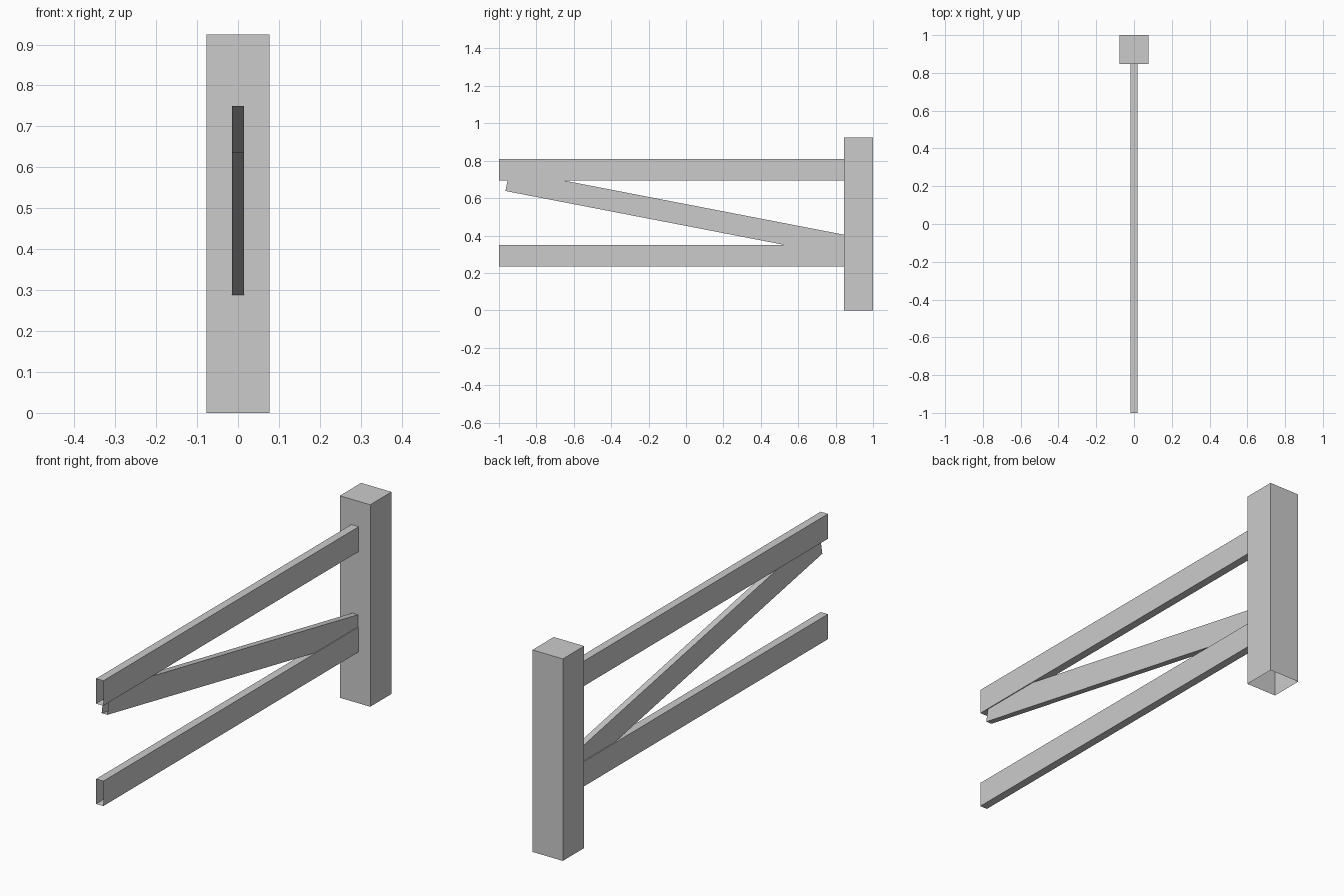
import bpy
import bmesh
from math import atan2
from mathutils import Matrix, Vector

old = bpy.data.objects.get("Cube")
if old:
    bpy.data.objects.remove(old, do_unlink=True)

# One plain grey for everything
GREY = (0.6, 0.6, 0.6, 1.0)
grey = bpy.data.materials.new("plain grey")
grey.use_nodes = True
grey.diffuse_color = GREY
grey.node_tree.nodes["Principled BSDF"].inputs["Base Color"].default_value = GREY


def finish(name, bm):
    mesh = bpy.data.meshes.new(name)
    bm.to_mesh(mesh)
    bm.free()
    mesh.materials.append(grey)
    obj = bpy.data.objects.new(name, mesh)
    bpy.context.collection.objects.link(obj)
    return obj


def open_box(name, lo, hi, open_sides):
    """Box between two corners, without the faces that point along open_sides."""
    lo, hi = Vector(lo), Vector(hi)
    bm = bmesh.new()
    bmesh.ops.create_cube(bm, size=1)
    bm.normal_update()
    gone = [f for f in bm.faces
            if any(f.normal.dot(Vector(s)) > 0.9 for s in open_sides)]
    bmesh.ops.delete(bm, geom=gone, context="FACES")
    bmesh.ops.transform(bm, verts=bm.verts,
                        matrix=Matrix.Translation((lo + hi) / 2)
                        @ Matrix.Diagonal((*(hi - lo), 1)))
    return finish(name, bm)


FRONT, BACK, DOWN = (0, -1, 0), (0, 1, 0), (0, 0, -1)
POST_Y = 0.846

# Square post, open underneath
open_box("post", (-0.077, POST_Y, 0), (0.077, 1, 0.924), [DOWN])

# Two level rails, hollow at the ends
for name, bottom in (("lower_rail", 0.235), ("upper_rail", 0.694)):
    open_box(name, (-0.0185, -1, bottom), (0.0185, POST_Y, bottom + 0.114),
             [FRONT, BACK])

# Slanted brace: square cut in front, trimmed flush with the post
brace = open_box("diagonal_brace", (-0.0145, 0, 0), (0.0145, 2, 0.114),
                 [FRONT, BACK])
tilt = -atan2(0.35, 1.811)
bm = bmesh.new()
bm.from_mesh(brace.data)
bmesh.ops.transform(bm, verts=bm.verts,
                    matrix=Matrix.Translation((0, -0.965, 0.638))
                    @ Matrix.Rotation(tilt, 4, "X"))
bmesh.ops.bisect_plane(bm, geom=bm.verts[:] + bm.edges[:] + bm.faces[:],
                       plane_co=(0, POST_Y, 0), plane_no=BACK, clear_outer=True)
bm.to_mesh(brace.data)
bm.free()
